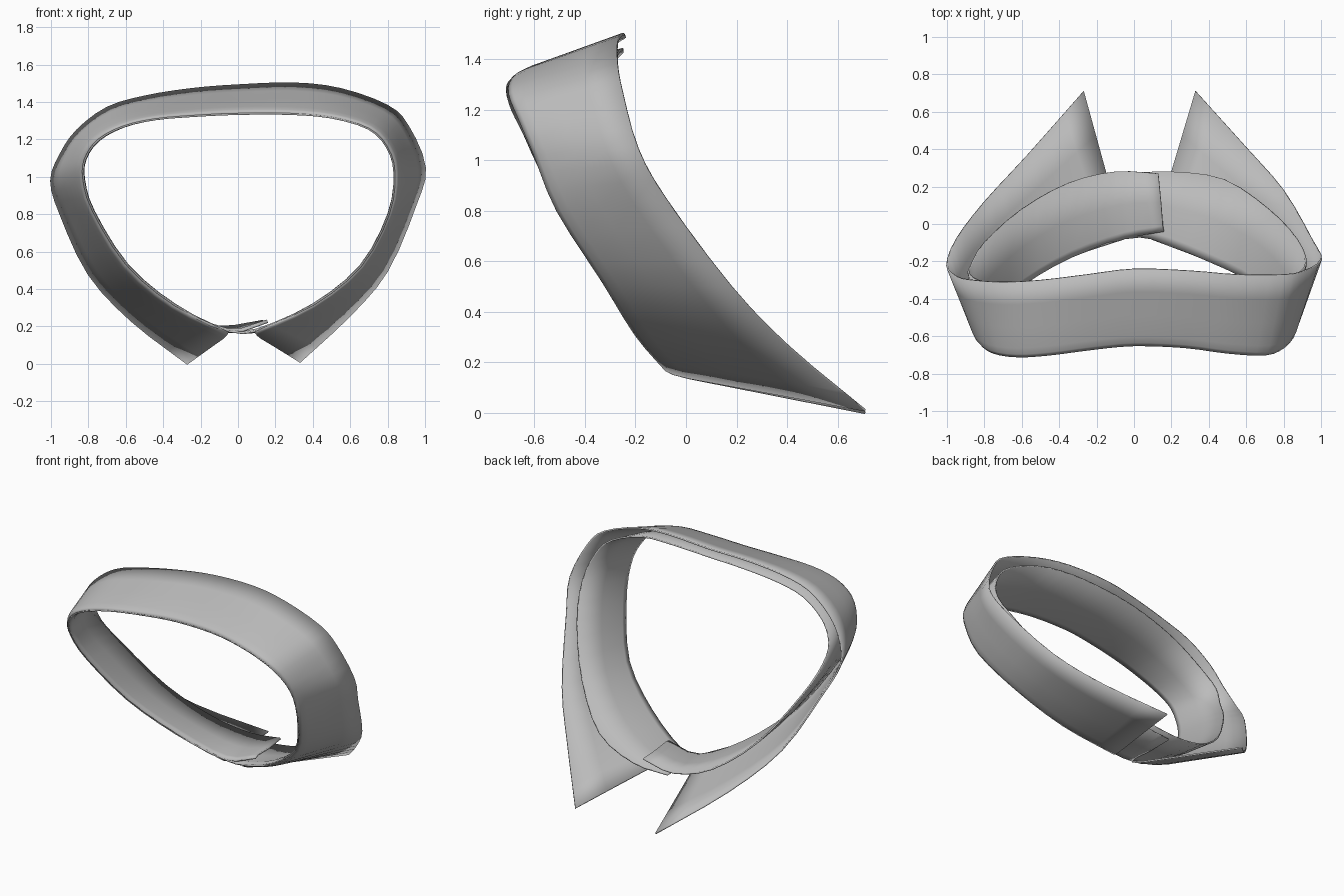
import bpy
import bmesh
from mathutils import Vector

cube = bpy.data.objects.get("Cube")
if cube:
    bpy.data.objects.remove(cube, do_unlink=True)

CLOTH = bpy.data.materials.new("grey cloth")
CLOTH.use_nodes = True
grey = (0.5, 0.5, 0.5, 1)
CLOTH.diffuse_color = grey
CLOTH.node_tree.nodes["Principled BSDF"].inputs["Base Color"].default_value = grey

# Free edge of the turned-down leaf, from the right point round to the left point
leaf_edge = [
    (-.27, .71, 0), (-.57, .37, .23), (-.8, .12, .48), (-.95, -.08, .8),
    (-1, -.22, .98), (-.95, -.28, 1.12), (-.86, -.3, 1.25), (-.7, -.31, 1.37),
    (-.5, -.3, 1.43), (-.25, -.27, 1.47), (0, -.24, 1.49), (.3, -.25, 1.5),
    (.55, -.27, 1.47), (.8, -.27, 1.38), (.91, -.25, 1.27), (1, -.19, 1.05),
    (.95, -.08, .85), (.8, .18, .5), (.6, .41, .26), (.33, .71, .01)]

# Fold line shared by leaf and stand
fold = [
    (-.05, -.08, .17), (-.34, -.18, .31), (-.6, -.33, .53), (-.78, -.5, .82),
    (-.83, -.59, .99), (-.82, -.64, 1.1), (-.75, -.69, 1.2), (-.62, -.71, 1.27),
    (-.45, -.7, 1.31), (-.22, -.67, 1.33), (0, -.65, 1.34), (.27, -.66, 1.34),
    (.5, -.69, 1.32), (.7, -.7, 1.26), (.8, -.66, 1.16), (.84, -.6, 1.02),
    (.81, -.51, .8), (.66, -.33, .52), (.4, -.2, .31), (.09, -.08, .17)]

# Free edge of the inner stand, with an overlapping tab at each end
stand_edge = [
    (.13, .27, .23), (-.1, .28, .2), (-.35, .22, .27), (-.6, .08, .47),
    (-.8, -.1, .77), (-.87, -.22, .95), (-.88, -.27, 1.08), (-.8, -.31, 1.2),
    (-.65, -.32, 1.31), (-.47, -.3, 1.37), (-.24, -.27, 1.41), (0, -.25, 1.43),
    (.28, -.25, 1.44), (.52, -.27, 1.42), (.75, -.28, 1.33), (.86, -.27, 1.22),
    (.92, -.21, 1.04), (.87, -.08, .82), (.72, .08, .53), (.48, .24, .3),
    (.2, .28, .19), (-.05, .27, .17)]


def outward(p):
    """Direction away from the middle of the neck opening."""
    return Vector((p.x, 0, p.z - .85)).normalized()


def smooth_rail(points, steps=3):
    """Catmull-Rom curve through the points."""
    pts = [Vector(p) for p in points]
    pts = [2 * pts[0] - pts[1]] + pts + [2 * pts[-1] - pts[-2]]
    rail = []
    for a, b, c, d in zip(pts, pts[1:], pts[2:], pts[3:]):
        for i in range(steps):
            t = i / steps
            rail.append(b + (c - a) * t / 2
                        + (a - 2.5 * b + 2 * c - d / 2) * t ** 2
                        + (1.5 * (b - c) + (d - a) / 2) * t ** 3)
    return rail + [pts[-2]]


def cloth_band(name, edge, top, rows):
    """Loft between two rails; rows hold (fraction, outward push)."""
    bm = bmesh.new()
    grid = []
    for f, push in rows:
        line = []
        for a, b in zip(smooth_rail(edge), smooth_rail(top)):
            p = a.lerp(b, f)
            line.append(bm.verts.new(p + outward(p) * push))
        grid.append(line)
    for r, s in zip(grid, grid[1:]):
        for i in range(len(r) - 1):
            bm.faces.new((r[i], r[i + 1], s[i + 1], s[i]))
    bmesh.ops.recalc_face_normals(bm, faces=bm.faces)
    mesh = bpy.data.meshes.new(name)
    bm.to_mesh(mesh)
    bm.free()
    mesh.materials.append(CLOTH)
    obj = bpy.data.objects.new(name, mesh)
    bpy.context.collection.objects.link(obj)
    solid = obj.modifiers.new("thickness", "SOLIDIFY")
    solid.thickness = .01
    solid.offset = 0
    bpy.ops.object.select_all(action="DESELECT")
    obj.select_set(True)
    bpy.context.view_layer.objects.active = obj
    bpy.ops.object.shade_smooth_by_angle()
    return obj


# Outer leaf, rounded where it rolls into the fold
cloth_band("collar_leaf", leaf_edge, fold,
           [(0, 0), (.3, .004), (.6, .008), (.88, .012), (.96, .009), (1, 0)])

# Inner stand, whose ends overlap at the opening
stand_top = [(.16, -.04, .22)] + fold + [(-.05, -.08, .17)]
cloth_band("collar_stand", stand_edge, stand_top,
           [(0, 0), (.5, 0), (.9, -.012), (1, -.004)])
